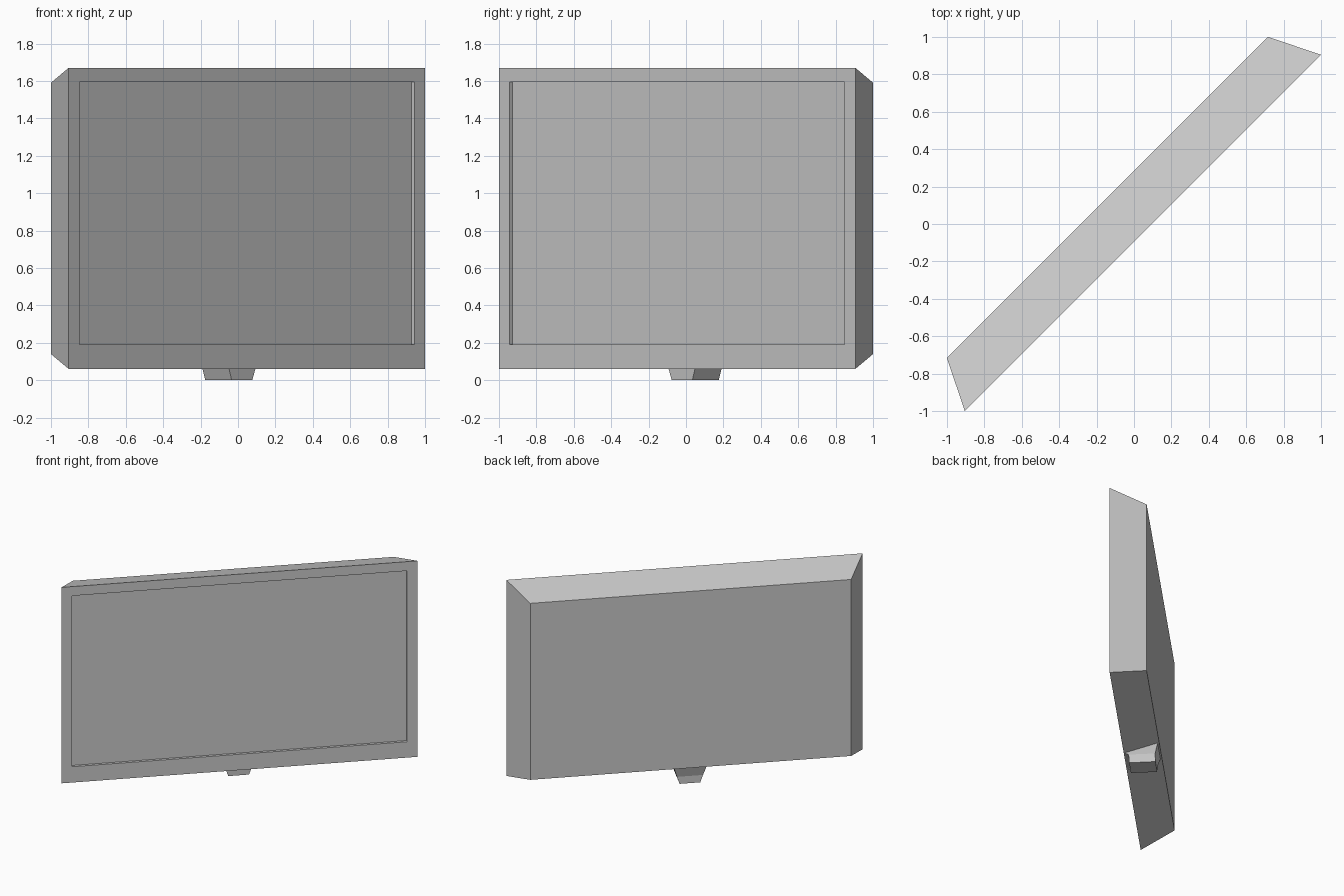
import bpy, bmesh
from math import radians

if "Cube" in bpy.data.objects:
    bpy.data.objects.remove(bpy.data.objects["Cube"])


def loft(name, rings):
    """Join successive four-point rings with quads and cap both ends."""
    bm = bmesh.new()
    loops = [[bm.verts.new(p) for p in ring] for ring in rings]
    for a, b in zip(loops, loops[1:]):
        for i in range(4):
            j = (i + 1) % 4
            bm.faces.new((a[i], a[j], b[j], b[i]))
    bm.faces.new(loops[0][::-1])
    bm.faces.new(loops[-1])
    bmesh.ops.recalc_face_normals(bm, faces=bm.faces)
    mesh = bpy.data.meshes.new(name)
    bm.to_mesh(mesh)
    bm.free()
    obj = bpy.data.objects.new(name, mesh)
    obj.rotation_euler.z = radians(45)  # whole screen is turned 45 degrees
    bpy.context.collection.objects.link(obj)
    return obj


def upright(half, y, z0, z1):
    return [(-half, y, z0), (half, y, z0), (half, y, z1), (-half, y, z1)]


def flat(half, y0, y1, z0, z1):
    return [(-half, y0, z0), (half, y0, z0), (half, y1, z1), (-half, y1, z1)]


# Casing: narrower back, full front frame, recessed display
FRONT, BACK = -0.067, 0.202
loft("screen_casing", [
    upright(1.213, BACK, 0.14, 1.59),
    upright(1.347, FRONT, 0.06, 1.67),
    upright(1.266, FRONT, 0.19, 1.594),
    upright(1.266, FRONT + 0.022, 0.19, 1.594),
])


# Mount: flares out to meet the sloping underside of the casing
def underside(y):
    return 0.06 + (y - FRONT) * 0.08 / (BACK - FRONT)


loft("mount_foot", [
    flat(0.078, -0.03, 0.169, 0, 0),
    flat(0.099, -0.032, 0.169, 0.059, 0.059),
    flat(0.122, -0.06, 0.19, underside(-0.06), underside(0.19)),
])
